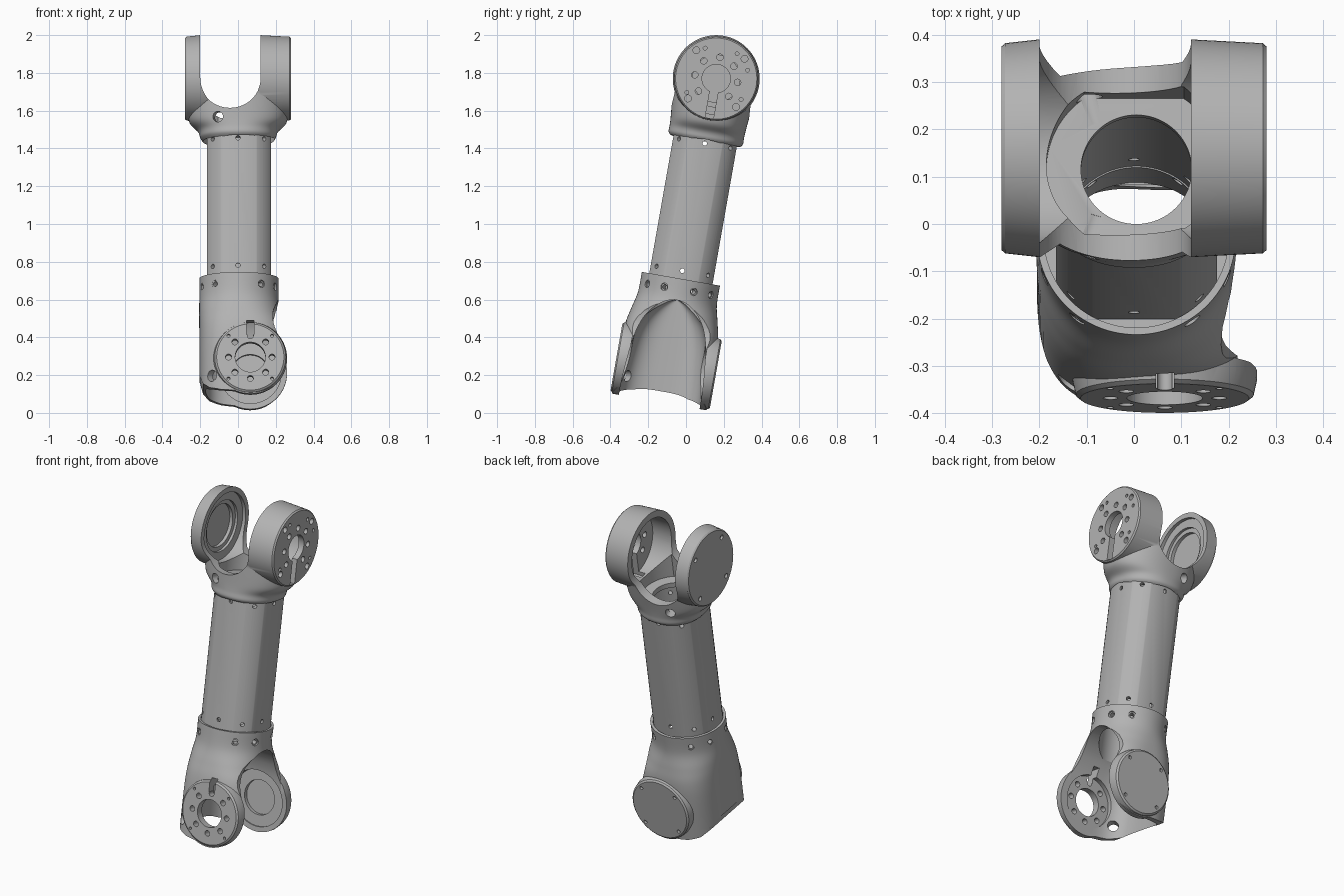
import bpy, bmesh, math
from mathutils import Vector, Matrix

if "Cube" in bpy.data.objects:
    bpy.data.objects.remove(bpy.data.objects["Cube"])

TOP = 1.543          # height of the upper joint along the arm
LOW_X = 0.065        # sideways offset of the lower joint
PLACE = Matrix.Translation((0, -0.108, 0.25)) @ Matrix.Rotation(math.radians(-10), 4, 'X')

grey = bpy.data.materials.new("machined_grey")
grey.use_nodes = True
grey.diffuse_color = (0.45, 0.45, 0.45, 1)
grey.node_tree.nodes["Principled BSDF"].inputs["Base Color"].default_value = grey.diffuse_color


def finish_mesh(name, bm):
    bmesh.ops.recalc_face_normals(bm, faces=bm.faces)
    mesh = bpy.data.meshes.new(name)
    bm.to_mesh(mesh)
    bm.free()
    obj = bpy.data.objects.new(name, mesh)
    bpy.context.collection.objects.link(obj)
    return obj


def ring(axis, t, c, h1, h2, n=2, stretch=0, count=96):
    """Superellipse across an axis; stretch pushes its positive half outward."""
    pts = []
    for i in range(count):
        a = math.tau * (i + 0.5) / count
        p, q = math.cos(a), math.sin(a)
        p = math.copysign(abs(p) ** (2 / n), p)
        q = math.copysign(abs(q) ** (2 / n), q)
        x = c[0] + h1 * p + (stretch if p > 0 else 0)
        y = c[1] + h2 * q
        pts.append({'X': (t, x, y), 'Y': (x, t, y), 'Z': (x, y, t)}[axis])
    return pts


def loft(name, rings):
    bm = bmesh.new()
    loops = [[bm.verts.new(p) for p in r] for r in rings]
    for a, b in zip(loops, loops[1:]):
        for i in range(len(a)):
            j = (i + 1) % len(a)
            bm.faces.new((a[i], a[j], b[j], b[i]))
    bm.faces.new(loops[0])
    bm.faces.new(loops[-1])
    return finish_mesh(name, bm)


def smooth_rows(rows, steps=6):
    """Catmull-Rom interpolation of a short table of section values."""
    out = []
    for i in range(len(rows) - 1):
        quad = [rows[max(i - 1, 0)], rows[i], rows[i + 1], rows[min(i + 2, len(rows) - 1)]]
        for s in range(steps):
            t = s / steps
            out.append([b + 0.5 * t * (c - a + t * (2 * a - 5 * b + 4 * c - d + t * (3 * (b - c) + d - a)))
                        for a, b, c, d in zip(*quad)])
    return out + [rows[-1]]


def prism(name, pts, axis, a, b):
    return loft(name, [[{'X': (t, p, q), 'Y': (p, t, q), 'Z': (p, q, t)}[axis] for p, q in pts] for t in (a, b)])


def box(u, v, w):
    return prism("cutter", [(u[0], v[0]), (u[1], v[0]), (u[1], v[1]), (u[0], v[1])], 'Z', *w)


def rods(items, segments=24):
    """Several separate cylinders, each from one point to another."""
    bm = bmesh.new()
    for a, b, r in items:
        a, b = Vector(a), Vector(b)
        turn = (b - a).to_track_quat('Z', 'Y').to_matrix().to_4x4()
        bmesh.ops.create_cone(bm, cap_ends=True, segments=segments, radius1=r, radius2=r,
                              depth=(b - a).length, matrix=Matrix.Translation((a + b) / 2) @ turn)
    return finish_mesh("cutter", bm)


def rod(a, b, r):
    return rods([(a, b, r)], 96)


def combine(obj, tool, op='DIFFERENCE'):
    mod = obj.modifiers.new("join", 'BOOLEAN')
    mod.operation, mod.object, mod.solver = op, tool, 'MANIFOLD'
    bpy.context.view_layer.objects.active = obj
    bpy.ops.object.modifier_apply(modifier=mod.name)
    bpy.data.objects.remove(tool)


def circle_pts(radius, angles):
    return [(radius * math.cos(math.radians(a)), radius * math.sin(math.radians(a))) for a in angles]


def radial(radius_in, radius_out, w, angles, r):
    return rods([((*p, w), (*q, w), r) for p, q in zip(circle_pts(radius_in, angles), circle_pts(radius_out, angles))])


def across_x(u0, u1, radius, angles, r):
    return rods([((u0, p, TOP + q), (u1, p, TOP + q), r) for p, q in circle_pts(radius, angles)])


def across_y(v0, v1, radius, angles, r):
    return rods([((LOW_X + p, v0, q), (LOW_X + p, v1, q), r) for p, q in circle_pts(radius, angles)])


EIGHT = range(0, 360, 45)
DIAGONALS = range(45, 360, 90)

# Tube with four flats, hollow, with screw holes at both ends
tube = rod((0.005, 0, 0.43), (0.005, 0, 1.26), 0.193)
combine(tube, box((-0.165, 0.175), (-0.17, 0.17), (0.3, 1.4)), 'INTERSECT')
combine(tube, rod((0.005, 0, 0.3), (0.005, 0, 1.4), 0.158))
for height in (0.51, 1.195):
    combine(tube, radial(0.1, 0.25, height, EIGHT, 0.012))
tube.name = "arm_tube"

# Upper fork: crowned drum blended into a round collar
drum_rows = [(-0.28, 0.215), (-0.272, 0.222), (-0.2, 0.23), (0.12, 0.23), (0.272, 0.222), (0.28, 0.215)]
upper = loft("upper_fork", [ring('X', u, (0, TOP), r, r) for u, r in drum_rows])
neck_rows = [(1.205, 0.185, 0.185), (1.225, 0.2, 0.2), (1.26, 0.212, 0.2), (1.31, 0.258, 0.203),
             (1.4, 0.27, 0.212), (1.5, 0.27, 0.222)]
neck = loft("neck", [ring('Z', w, (0, 0), a, b, 2.2) for w, a, b in smooth_rows(neck_rows)])
combine(upper, neck, 'UNION')
slot = [(0.12, 2), (-0.2, 2)] + [(-0.04 + p, 1.51 + q) for p, q in circle_pts(0.16, range(180, 361, 5))]
combine(upper, prism("cutter", slot, 'Y', -0.5, 0.5))
pocket = rod((0, 0, 1.285), (0, 0, 1.5), 0.185)
combine(pocket, box((-0.3, 0.3), (-0.152, 0.152), (1.2, 1.6)), 'INTERSECT')
combine(upper, pocket)
combine(upper, rod((0.005, 0, 1.1), (0.005, 0, 1.4), 0.117))
combine(upper, rod((0.005, 0, 1.1), (0.005, 0, 1.255), 0.19))

# Upper fork, open cup with drilled outer plate and key slot
combine(upper, rod((0.1, 0, TOP), (0.245, 0, TOP), 0.19))
combine(upper, rod((0.2, 0, TOP), (0.4, 0, TOP), 0.075))
combine(upper, box((0.2, 0.4), (-0.022, 0.022), (TOP - 0.212, TOP - 0.05)))
combine(upper, across_x(0.22, 0.4, 0.115, [a for a in EIGHT if a != 270], 0.017))
combine(upper, across_x(0.25, 0.4, 0.183, DIAGONALS, 0.018))
combine(upper, across_x(0.25, 0.4, 0.172, (25, 60, 120, 215, 330), 0.01))

# Upper fork, closed disc with stepped inner seat
combine(upper, rod((-0.22, 0, TOP), (-0.1, 0, TOP), 0.2))
combine(upper, rod((-0.235, 0, TOP), (-0.1, 0, TOP), 0.15))
combine(upper, rod((-0.255, 0, TOP), (-0.1, 0, TOP), 0.125))
combine(upper, across_x(-0.4, -0.265, 0.18, DIAGONALS, 0.014))
combine(upper, rods([((-0.08, -0.1, 1.31), (-0.14, -0.3, 1.3), 0.028), ((-0.08, 0.1, 1.31), (-0.14, 0.3, 1.3), 0.028)]))

# Lower fork: round collar swelling to a boxy body, trimmed to its front outline
body_rows = [(-0.24, 0.03, 0.235, 0.255, 3), (0.05, 0.03, 0.235, 0.255, 3), (0.18, 0.025, 0.23, 0.25, 2.8),
             (0.27, 0.012, 0.218, 0.232, 2.4), (0.36, 0.005, 0.21, 0.212, 2), (0.467, 0.005, 0.21, 0.21, 2)]
lower = loft("lower_fork", [ring('Z', w, (c, 0), a, b, n) for w, c, a, b, n in smooth_rows(body_rows)])
for outer, inner in ((-0.264, -0.2), (0.27, 0.2)):
    mid = outer * 0.85
    combine(lower, loft("pad", [ring('Y', v, (LOW_X, 0), r, r) for v, r in
                                ((outer, 0.178), (outer * 0.97, 0.188), (mid, 0.195), (inner, 0.195))]), 'UNION')
outline = [(-0.3, 0.6), (-0.3, -0.05), (-0.2, -0.08), (-0.185, -0.125), (-0.15, -0.155), (-0.09, -0.17)]
outline += [(LOW_X + p, q) for p, q in circle_pts(0.195, range(-115, 41, 5))]
outline += [(0.195, 0.17), (0.187, 0.2), (0.184, 0.23), (0.187, 0.27), (0.2, 0.31), (0.23, 0.345), (0.3, 0.36), (0.3, 0.6)]
combine(lower, prism("cutter", outline, 'Y', -0.5, 0.5), 'INTERSECT')

# Lower fork, arched cavity open to one side and below, plus the tube socket
arch_rows = [(-0.3, 0.217), (-0.1, 0.215), (0.11, 0.195), (0.22, 0.165), (0.29, 0.12), (0.335, 0.065), (0.352, 0.015)]
combine(lower, loft("cutter", [ring('Z', w, (0.03, 0), 0.2, v, 3.2, 0.3) for w, v in smooth_rows(arch_rows)]))
combine(lower, rod((0.005, 0, 0.25), (0.005, 0, 0.6), 0.155))
combine(lower, rod((0.005, 0, 0.43), (0.005, 0, 0.6), 0.195))
combine(lower, radial(0.1, 0.3, 0.41, [s + a for s in (0, 180) for a in (-54, -22, 22, 54)], 0.013))
combine(lower, radial(0.203, 0.3, 0.41, [s + a for s in (0, 180) for a in (-54, -22, 22, 54)], 0.02))

# Lower fork, drilled front plate
combine(lower, rod((LOW_X, -0.22, 0), (LOW_X, -0.1, 0), 0.15))
combine(lower, rod((LOW_X, -0.4, 0), (LOW_X, -0.1, 0), 0.08))
combine(lower, box((LOW_X - 0.019, LOW_X + 0.019), (-0.4, -0.15), (0.12, 0.2)))
combine(lower, across_y(-0.4, -0.15, 0.115, EIGHT, 0.016))
combine(lower, across_y(-0.4, -0.24, 0.163, DIAGONALS, 0.008))

# Lower fork, closed back plate with stepped inner seat
combine(lower, rod((LOW_X, 0.1, 0), (LOW_X, 0.225, 0), 0.165))
combine(lower, rod((LOW_X, 0.1, 0), (LOW_X, 0.248, 0), 0.1))
combine(lower, across_y(0.255, 0.4, 0.158, DIAGONALS, 0.01))
combine(lower, rods([((-0.06, -0.14, -0.08), (-0.24, -0.32, -0.11), 0.03)]))

# Tilt the arm into place, colour and shade it
for part in (tube, upper, lower):
    part.data.transform(PLACE)
    part.data.materials.clear()
    part.data.materials.append(grey)
    bpy.ops.object.select_all(action='DESELECT')
    part.select_set(True)
    bpy.context.view_layer.objects.active = part
    bpy.ops.object.shade_smooth_by_angle(angle=math.radians(30))
